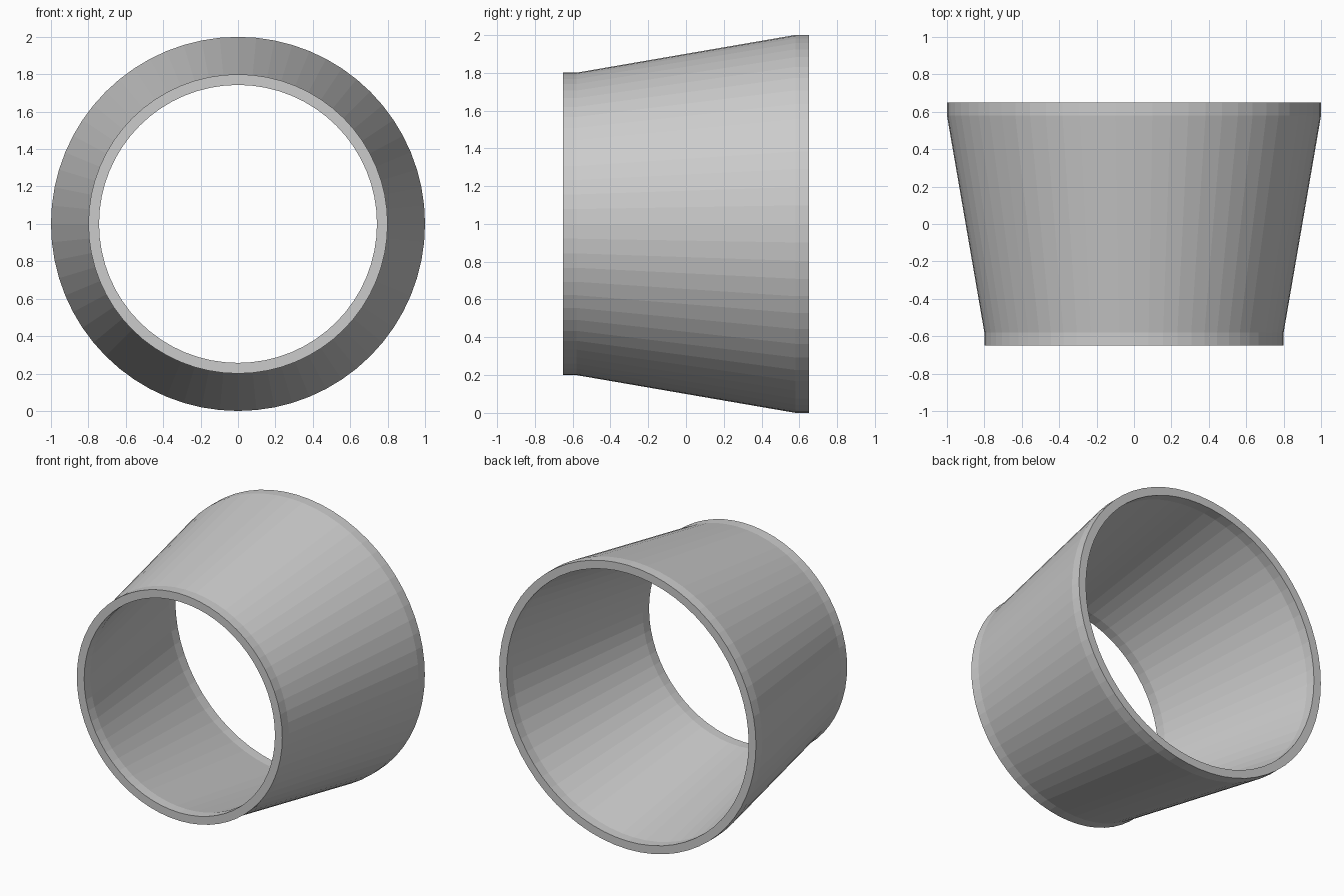
import bpy, bmesh, math

if "Cube" in bpy.data.objects:
    bpy.data.objects.remove(bpy.data.objects["Cube"])

SIDES = 64
WALL = 0.057

# Outer profile (y, radius): short straight collar, taper, straight collar
outer = [(-0.65, 0.80), (-0.58, 0.80), (0.58, 1.0), (0.65, 1.0)]
# Inner profile follows the outer one at constant wall thickness
profile = outer + [(y, r - WALL) for y, r in reversed(outer)]

bm = bmesh.new()
rings = []
for i in range(SIDES):
    a = 2 * math.pi * i / SIDES
    rings.append([bm.verts.new((r * math.cos(a), y, 1 + r * math.sin(a)))
                  for y, r in profile])

# Skin the closed profile around the pipe axis
n = len(profile)
for i in range(SIDES):
    p, q = rings[i], rings[(i + 1) % SIDES]
    for j in range(n):
        k = (j + 1) % n
        bm.faces.new((p[j], p[k], q[k], q[j]))
bmesh.ops.recalc_face_normals(bm, faces=bm.faces)

mesh = bpy.data.meshes.new("pipe_reducer")
bm.to_mesh(mesh)
bm.free()
bpy.context.collection.objects.link(bpy.data.objects.new("pipe_reducer", mesh))
